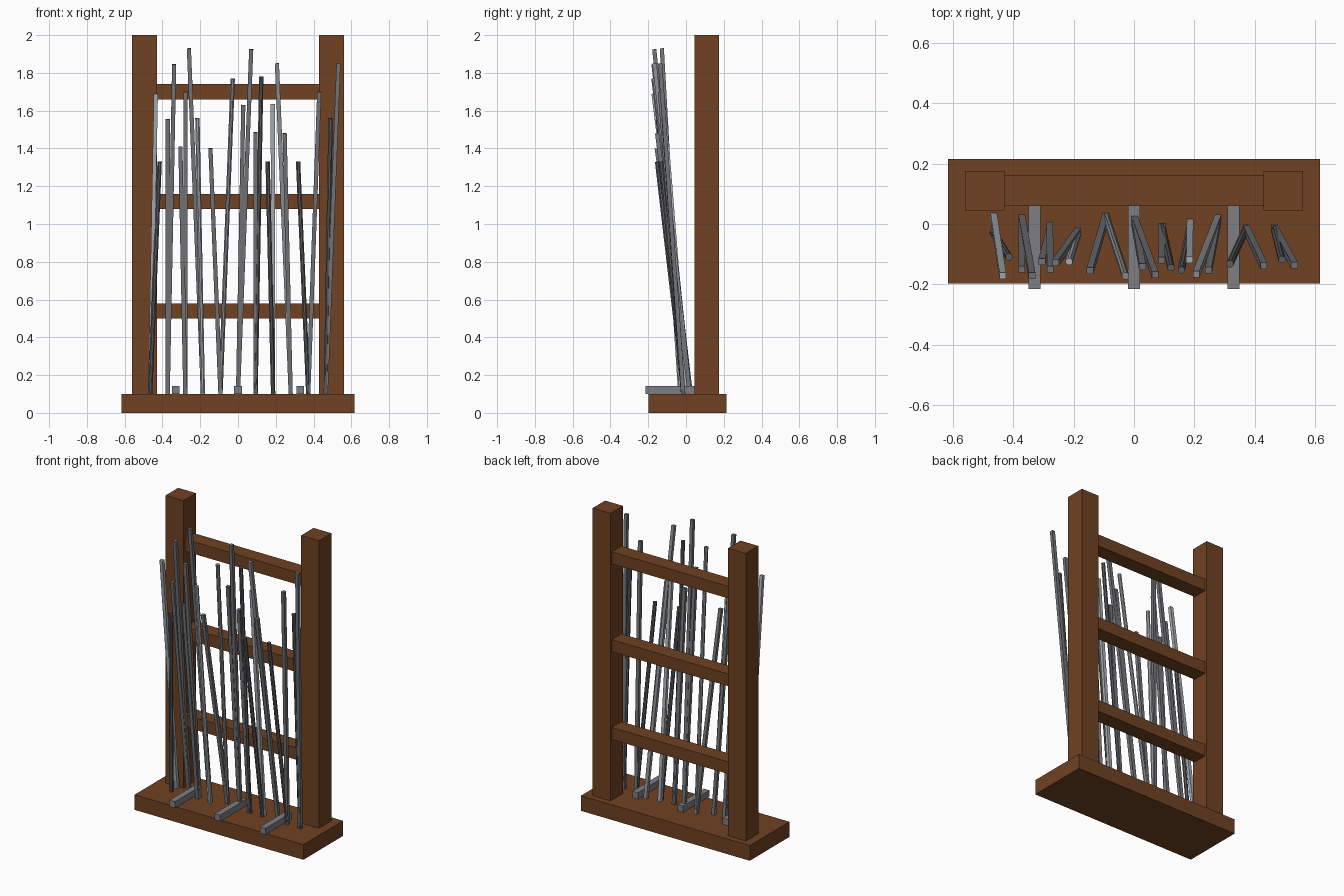
import bpy, bmesh, math
from mathutils import Vector, Matrix


def mat(name, c):
    m = bpy.data.materials.new(name)
    m.diffuse_color = (*c, 1)
    return m


WOOD = mat("brown wood", (0.162, 0.054, 0.016))
PEG = mat("peg grey", (0.21, 0.21, 0.23))
DARK = mat("dark iron", (0.11, 0.112, 0.122))
MID = mat("grey iron", (0.175, 0.18, 0.195))
STEEL = mat("steel", (0.27, 0.28, 0.30))
LIGHT = mat("pale steel", (0.40, 0.43, 0.46))


def finish(name, bm, m):
    me = bpy.data.meshes.new(name)
    bm.to_mesh(me)
    bm.free()
    me.materials.append(m)
    ob = bpy.data.objects.new(name, me)
    bpy.context.collection.objects.link(ob)
    return ob


def box(name, lo, hi, m):
    lo, hi = Vector(lo), Vector(hi)
    bm = bmesh.new()
    bmesh.ops.create_cube(bm, size=1, matrix=Matrix.Translation((lo + hi) / 2)
                          @ Matrix.Diagonal((*(hi - lo), 1)))
    return finish(name, bm, m)


def rod(name, a, b, sides, m):
    a, b = Vector(a), Vector(b)
    d = b - a
    r = 0.0155 if sides == 4 else 0.0125
    turn = Matrix.Rotation(math.pi / sides, 4, 'Z')
    tilt = Vector((0, 0, 1)).rotation_difference(d).to_matrix().to_4x4()
    bm = bmesh.new()
    bmesh.ops.create_cone(bm, cap_ends=True, segments=sides, radius1=r, radius2=r,
                          depth=d.length,
                          matrix=Matrix.Translation((a + b) / 2) @ tilt @ turn)
    return finish(name, bm, m)


# wooden frame
box("base", (-0.617, -0.198, 0), (0.617, 0.215, 0.10), WOOD)
for s, side in ((-1, "left"), (1, "right")):
    box(side + "_post", (s * 0.495 - 0.065, 0.045, 0.10), (s * 0.495 + 0.065, 0.175, 2.0), WOOD)
for z in (0.54, 1.12, 1.70):
    box("cross_rail", (-0.44, 0.06, z - 0.04), (0.44, 0.16, z + 0.04), WOOD)

# divider pegs on the base
for x in (-0.33, 0, 0.33):
    box("divider_peg", (x - 0.02, -0.215, 0.10), (x + 0.02, 0.06, 0.142), PEG)

# leaning rods, two from each foot: (foot y, top x, top y, top z, sides, material)
RODS = [
    (0.025, -0.435, -0.172, 1.69, 4, LIGHT), (-0.03, -0.415, -0.11, 1.33, 8, DARK),
    (0.02, -0.372, -0.15, 1.555, 4, MID), (0.02, -0.338, -0.172, 1.845, 4, MID),
    (-0.02, -0.305, -0.125, 1.41, 4, MID), (-0.005, -0.278, -0.15, 1.70, 4, MID),
    (-0.025, -0.26, -0.128, 1.93, 4, MID), (-0.03, -0.215, -0.125, 1.56, 8, LIGHT),
    (0.025, -0.146, -0.155, 1.40, 4, MID), (0.025, -0.028, -0.172, 1.77, 8, STEEL),
    (0.02, 0.028, -0.142, 1.63, 4, MID), (0.02, 0.07, -0.168, 1.925, 4, MID),
    (-0.01, 0.092, -0.12, 1.485, 4, MID), (-0.01, 0.123, -0.145, 1.78, 8, DARK),
    (-0.01, 0.157, -0.153, 1.33, 8, DARK), (0.005, 0.184, -0.118, 1.635, 4, LIGHT),
    (0.02, 0.206, -0.167, 1.85, 4, STEEL), (0.02, 0.247, -0.153, 1.48, 4, MID),
    (-0.015, 0.318, -0.132, 1.33, 8, DARK), (-0.015, 0.43, -0.138, 1.70, 4, MID),
    (-0.015, 0.49, -0.118, 1.56, 8, DARK), (-0.015, 0.532, -0.137, 1.85, 4, MID),
]
for i, (fy, tx, ty, tz, sides, m) in enumerate(RODS):
    rod("leaning_rod", (-0.465 + 0.093 * (i // 2), fy, 0.10), (tx, ty, tz), sides, m)
